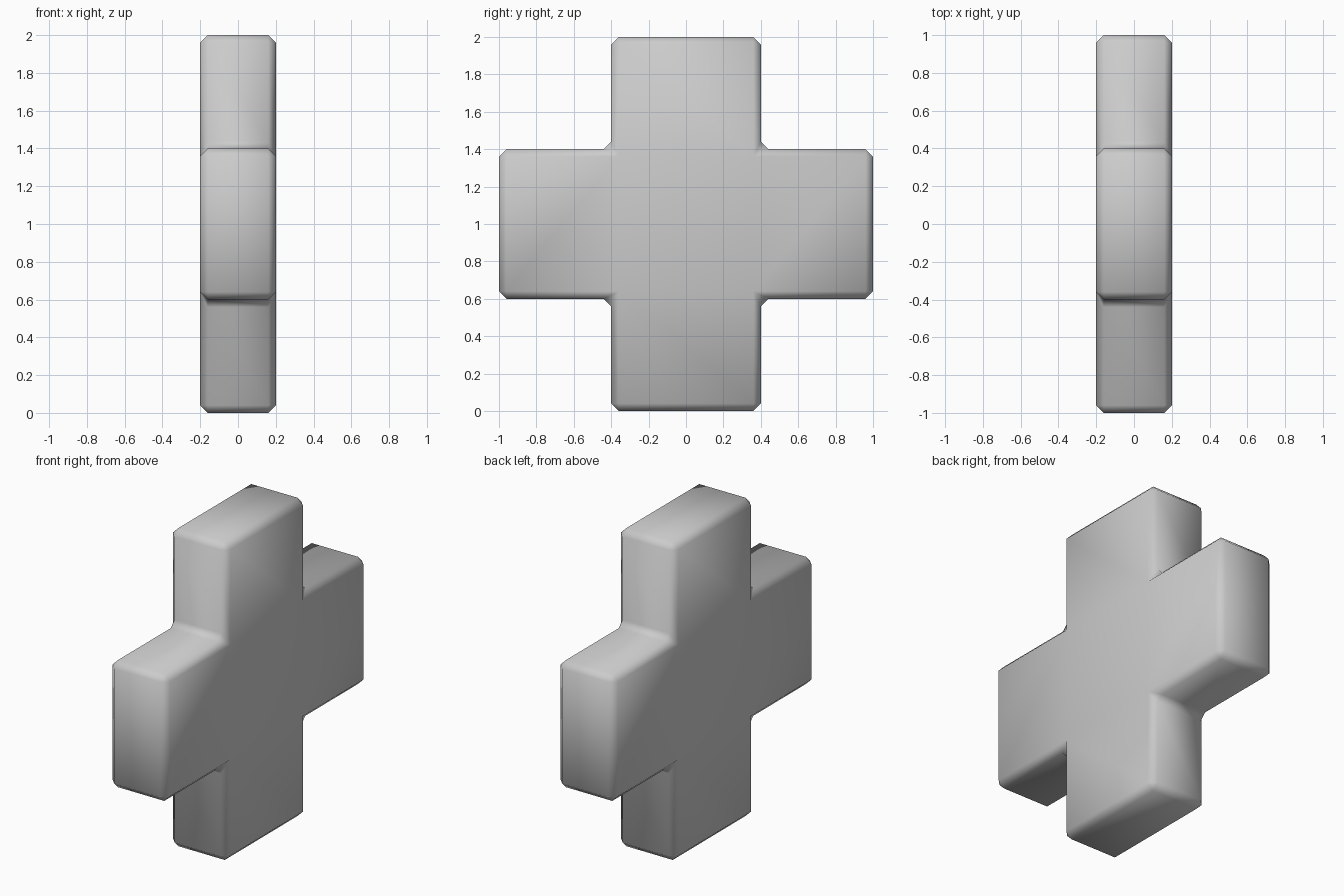
import bpy, bmesh
from mathutils import Matrix

if "Cube" in bpy.data.objects:
    bpy.data.objects.remove(bpy.data.objects["Cube"])

HALF_THICK, HALF_ARM, REACH, BEVEL = 0.2, 0.4, 1.0, 0.04

# Central block
bm = bmesh.new()
bmesh.ops.create_cube(bm, size=2, matrix=Matrix.Translation((0, 0, 1))
                      @ Matrix.Diagonal((HALF_THICK, HALF_ARM, HALF_ARM, 1)))
bm.normal_update()

# Four arms pulled out of the block's sides
sides = [f for f in bm.faces if abs(f.normal.x) < 0.5]
directions = [f.normal.copy() for f in sides]
for face, direction in zip(sides, directions):
    tip = bmesh.ops.extrude_discrete_faces(bm, faces=[face])["faces"][0]
    bmesh.ops.translate(bm, verts=tip.verts, vec=direction * (REACH - HALF_ARM))
bmesh.ops.recalc_face_normals(bm, faces=bm.faces)

mesh = bpy.data.meshes.new("cross_block")
bm.to_mesh(mesh)
bm.free()
mesh.shade_smooth()
cross = bpy.data.objects.new("cross_block", mesh)
bpy.context.collection.objects.link(cross)

# Chamfered edges, including the inner corners
bevel = cross.modifiers.new("chamfer", 'BEVEL')
bevel.width = BEVEL
bevel.segments = 1
bevel.limit_method = 'ANGLE'
